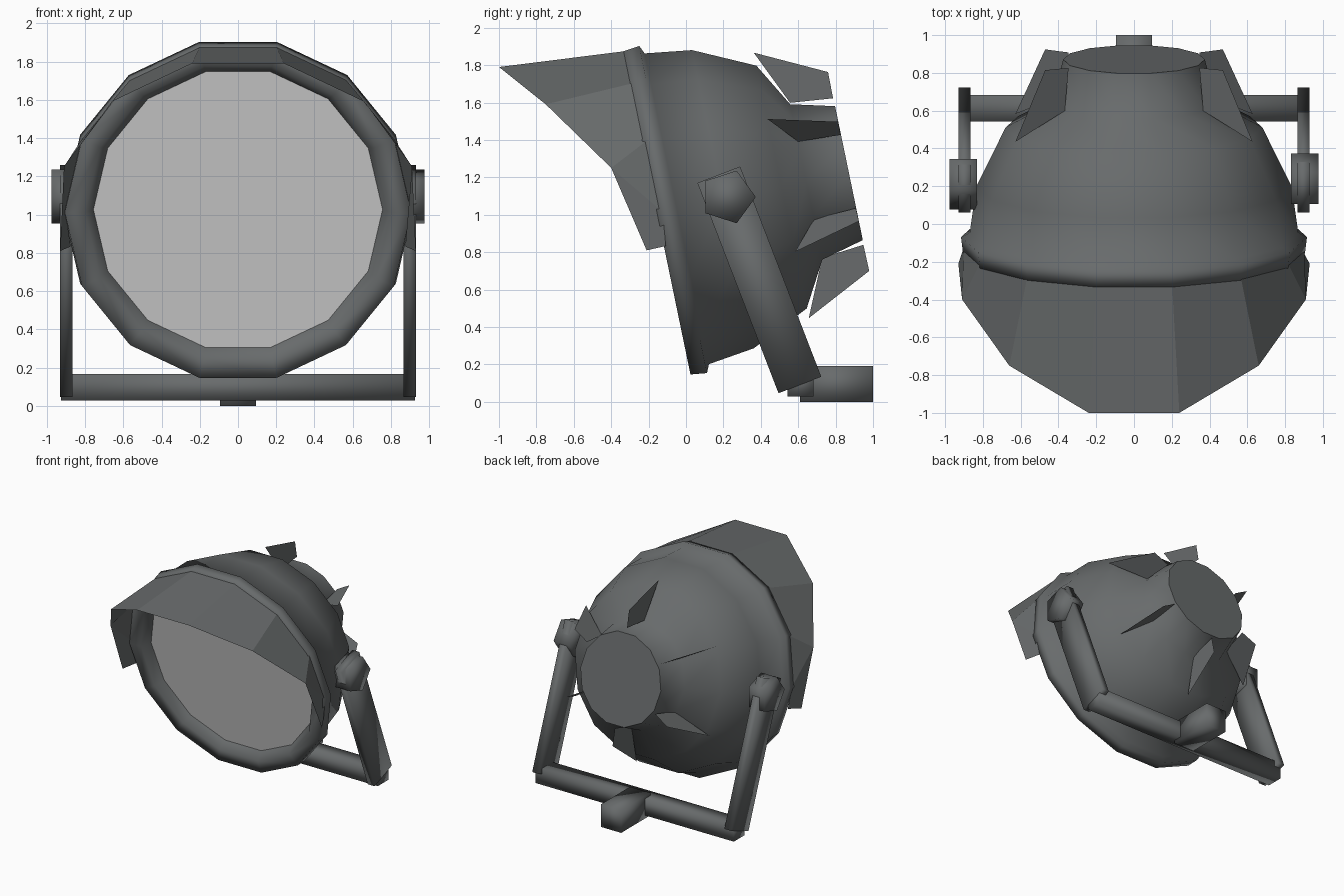
import bpy, bmesh, math
from mathutils import Vector, Matrix

cube = bpy.data.objects.get("Cube")
if cube:
    bpy.data.objects.remove(cube, do_unlink=True)

SIDES = 14
STEP = 2 * math.pi / SIDES
TILT = math.radians(11.7)
CENTRE = Vector((0, -0.155, 1.01))


def material(name, rgb):
    mat = bpy.data.materials.new(name)
    mat.use_nodes = True
    colour = (*rgb, 1)
    mat.diffuse_color = colour
    mat.node_tree.nodes["Principled BSDF"].inputs["Base Color"].default_value = colour
    return mat


METAL = material("dark grey metal", (0.138, 0.147, 0.149))
GLASS = material("pale grey glass", (0.66, 0.66, 0.66))


def lamp_point(x, depth, rise):
    """Lamp space (sideways, back along the axis, up across it) to world."""
    return CENTRE + Matrix.Rotation(TILT, 3, "X") @ Vector((x, depth, rise))


def finish(name, bm, mat, smooth=False, normals=True):
    if normals:
        bmesh.ops.recalc_face_normals(bm, faces=bm.faces)
    mesh = bpy.data.meshes.new(name)
    bm.to_mesh(mesh)
    bm.free()
    mesh.materials.append(mat)
    for poly in mesh.polygons:
        poly.use_smooth = smooth
    obj = bpy.data.objects.new(name, mesh)
    bpy.context.collection.objects.link(obj)
    return obj


def ring(bm, radius, depth):
    return [bm.verts.new(lamp_point(radius * math.cos(k * STEP), depth,
                                    radius * math.sin(k * STEP)))
            for k in range(SIDES)]


def lathe(name, profile, mat):
    bm = bmesh.new()
    rings = [ring(bm, r, d) for r, d in profile]
    for a, b in zip(rings, rings[1:]):
        for k in range(SIDES):
            n = (k + 1) % SIDES
            bm.faces.new((a[k], b[k], b[n], a[n]))
    return finish(name, bm, mat, smooth=True, normals=False)


def disc(name, radius, depth, mat, front):
    bm = bmesh.new()
    loop = ring(bm, radius, depth)
    bm.faces.new(loop if front else loop[::-1])
    return finish(name, bm, mat, normals=False)


def box(name, size, location, angle=0):
    bm = bmesh.new()
    bmesh.ops.create_cube(bm, size=1, matrix=Matrix.Translation(location)
                          @ Matrix.Rotation(angle, 4, "X")
                          @ Matrix.Diagonal((*size, 1)))
    return finish(name, bm, METAL, smooth=True)


# Lamp housing: rim, bowl, neck, the back plate and the recessed lens
lathe("housing", [(0.755, 0.08), (0.8, 0.004), (0.905, 0), (0.916, 0.088), (0.87, 0.108),
                  (0.835, 0.36), (0.68, 0.68), (0.435, 0.815), (0.375, 1.048)], METAL)
disc("back_plate", 0.375, 1.048, METAL, front=False)
disc("lens", 0.756, 0.078, GLASS, front=True)

# Visor: faceted hood around the upper half, tucked into the rim
front = [(0.24, -0.669, 0.935), (0.66, -0.465, 0.689), (0.91, -0.191, 0.285),
         (0.91, -0.191, 0.285), (0.93, -0.095, -0.185)]
back = [(0.902 * math.sin((k + 0.5) * STEP), 0.03, 0.902 * math.cos((k + 0.5) * STEP))
        for k in range(4)] + [(0.875, 0.01, -0.183)]


def mirrored(points):
    return [(-x, d, r) for x, d, r in reversed(points)] + points


bm = bmesh.new()
outer = [bm.verts.new(lamp_point(*p)) for p in mirrored(front)]
inner = [bm.verts.new(lamp_point(*p)) for p in mirrored(back)]
for i in range(len(outer) - 1):
    bm.faces.new((outer[i], outer[i + 1], inner[i + 1], inner[i]))
bmesh.ops.remove_doubles(bm, verts=bm.verts, dist=0.0001)
finish("visor", bm, METAL)

# Cooling fins: six flat blades around the neck
for i in range(6):
    a = i * math.pi / 3
    bm = bmesh.new()
    bm.faces.new([bm.verts.new(lamp_point(r * math.sin(a), d, r * math.cos(a) + 0.009))
                  for r, d in [(0.725, 0.68), (0.543, 1.048), (0.4, 1.046), (0.423, 0.816)]])
    finish(f"fin_{i + 1}", bm, METAL)

# Yoke: two leaning legs with five-sided pivot knobs
for side, s in (("left", 1), ("right", -1)):
    box(f"{side}_leg", (0.065, 0.245, 1.205), (s * 0.897, 0.392, 0.652), math.radians(21.1))
    bm = bmesh.new()
    bmesh.ops.create_cone(bm, cap_ends=True, segments=5, radius1=0.148, radius2=0.148,
                          depth=0.145, matrix=Matrix.Translation((s * 0.903, 0.225, 1.095))
                          @ Matrix.Rotation(s * math.pi / 2, 4, "Z")
                          @ Matrix.Rotation(math.pi / 2, 4, "X"))
    # Turn each knob so that one corner points to the back or to the front
    pivot = Vector((0, 0.225, 1.095))
    first = next(iter(bm.verts)).co - pivot
    turn = (0 if s > 0 else math.pi) - math.atan2(first.z, first.y)
    bmesh.ops.rotate(bm, verts=bm.verts, cent=pivot,
                     matrix=Matrix.Rotation(turn, 3, "X"))
    finish(f"{side}_knob", bm, METAL, smooth=True)

# Cross bar and mounting peg
box("cross_bar", (1.85, 0.14, 0.14), (0, 0.613, 0.097))
box("mounting_peg", (0.19, 0.39, 0.19), (0, 0.805, 0.095))
